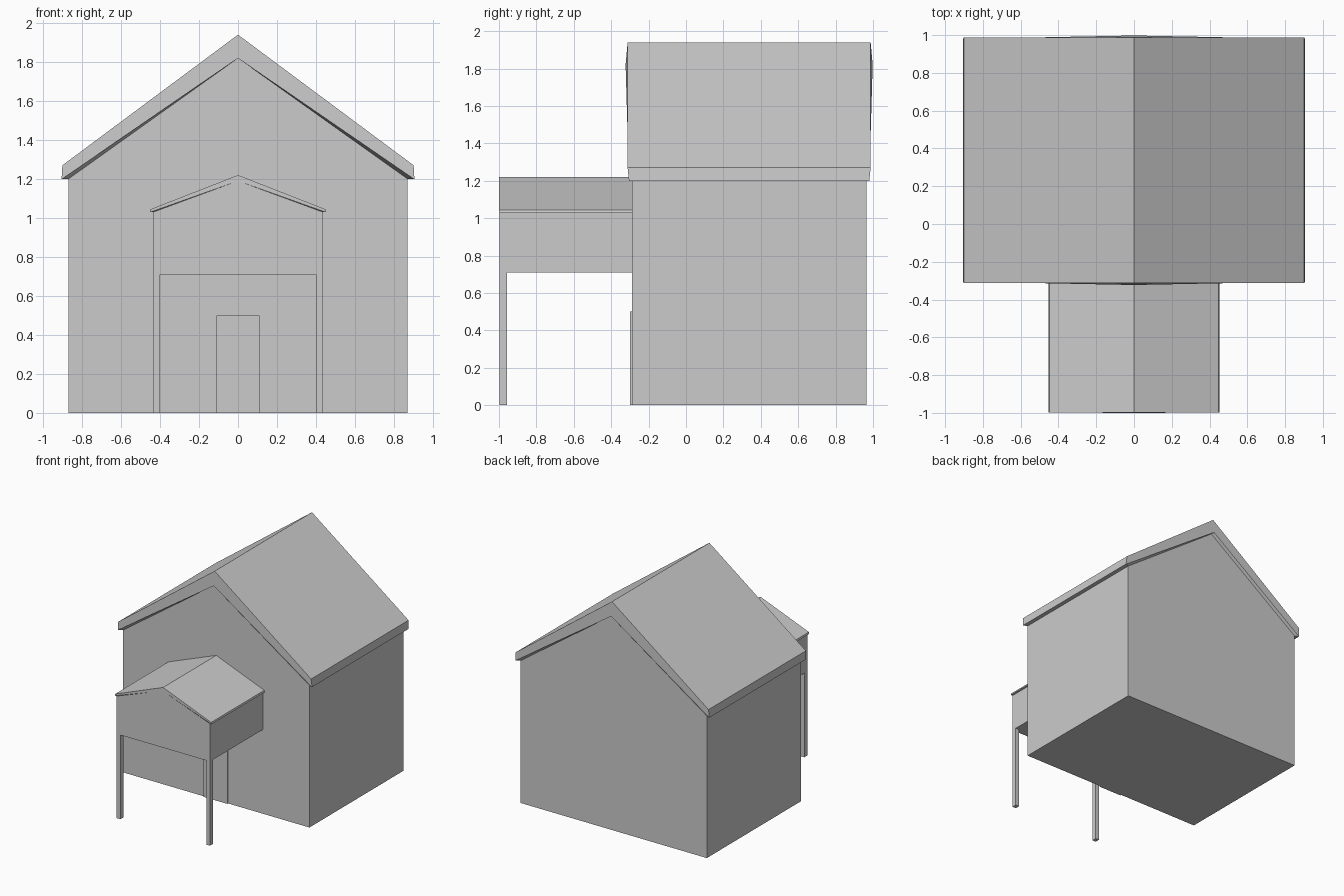
import bpy, bmesh

if "Cube" in bpy.data.objects:
    bpy.data.objects.remove(bpy.data.objects["Cube"])


def make_object(name, bm):
    bmesh.ops.remove_doubles(bm, verts=bm.verts, dist=1e-5)
    bmesh.ops.recalc_face_normals(bm, faces=bm.faces)
    mesh = bpy.data.meshes.new(name)
    bm.to_mesh(mesh)
    bm.free()
    obj = bpy.data.objects.new(name, mesh)
    bpy.context.collection.objects.link(obj)
    return obj


def loft(name, sections):
    """Skin closed sections of (x, y, z) points and cap both ends."""
    bm = bmesh.new()
    rings = [[bm.verts.new(p) for p in s] for s in sections]
    n = len(rings[0])
    for a, b in zip(rings, rings[1:]):
        for i in range(n):
            j = (i + 1) % n
            bm.faces.new((a[i], a[j], b[j], b[i]))
    bm.faces.new(rings[0])
    bm.faces.new(rings[-1])
    return make_object(name, bm)


def box(name, x0, x1, y0, y1, z0, z1):
    ring = [(x0, z0), (x1, z0), (x1, z1), (x0, z1)]
    return loft(name, [[(x, y, z) for x, z in ring] for y in (y0, y1)])


def gabled_block(name, w, y0, y1, base, eave, apex):
    ring = [(-w, base), (w, base), (w, eave), (0, apex), (-w, eave)]
    return loft(name, [[(x, y, z) for x, z in ring] for y in (y0, y1)])


def gable_roof(name, wall, w, eave, eave_top, inner, outer, y0, y1, over, bulge):
    """Roof slab whose underside meets the wall line and flares to the rim."""
    def section(y, low, push):
        half = [(low, y, eave), (w, y, eave), (w - 0.004, y + push * 0.4, eave_top)]
        top = [(0, y + push * 0.4, outer)]
        right = [(-x, a, z) for x, a, z in reversed(half)]
        return half + top + right + [(0, y + push, inner)]
    rim = w - 0.002
    return loft(name, [section(y0 - over, rim, -bulge), section(y0, wall, 0),
                       section(y1, wall, 0), section(y1 + over, rim, bulge)])


# Main house with its overhanging roof
gabled_block("house_walls", 0.87, -0.29, 0.965, 0, 1.2, 1.82)
gable_roof("house_roof", 0.87, 0.905, 1.2, 1.27, 1.82, 1.94,
           -0.29, 0.965, 0.015, 0.018)

# Front door
box("front_door", -0.11, 0.11, -0.30, -0.285, 0, 0.5)

# Porch canopy and roof
gabled_block("porch_canopy", 0.435, -0.996, -0.29, 0.71, 1.03, 1.19)
gable_roof("porch_roof", 0.435, 0.452, 1.03, 1.045, 1.19, 1.22,
           -0.996, -0.29, 0.002, 0.002)

# Porch posts
for side, x in (("left", -0.418), ("right", 0.418)):
    box(f"porch_post_{side}", x - 0.017, x + 0.017, -0.996, -0.957, 0, 0.71)
